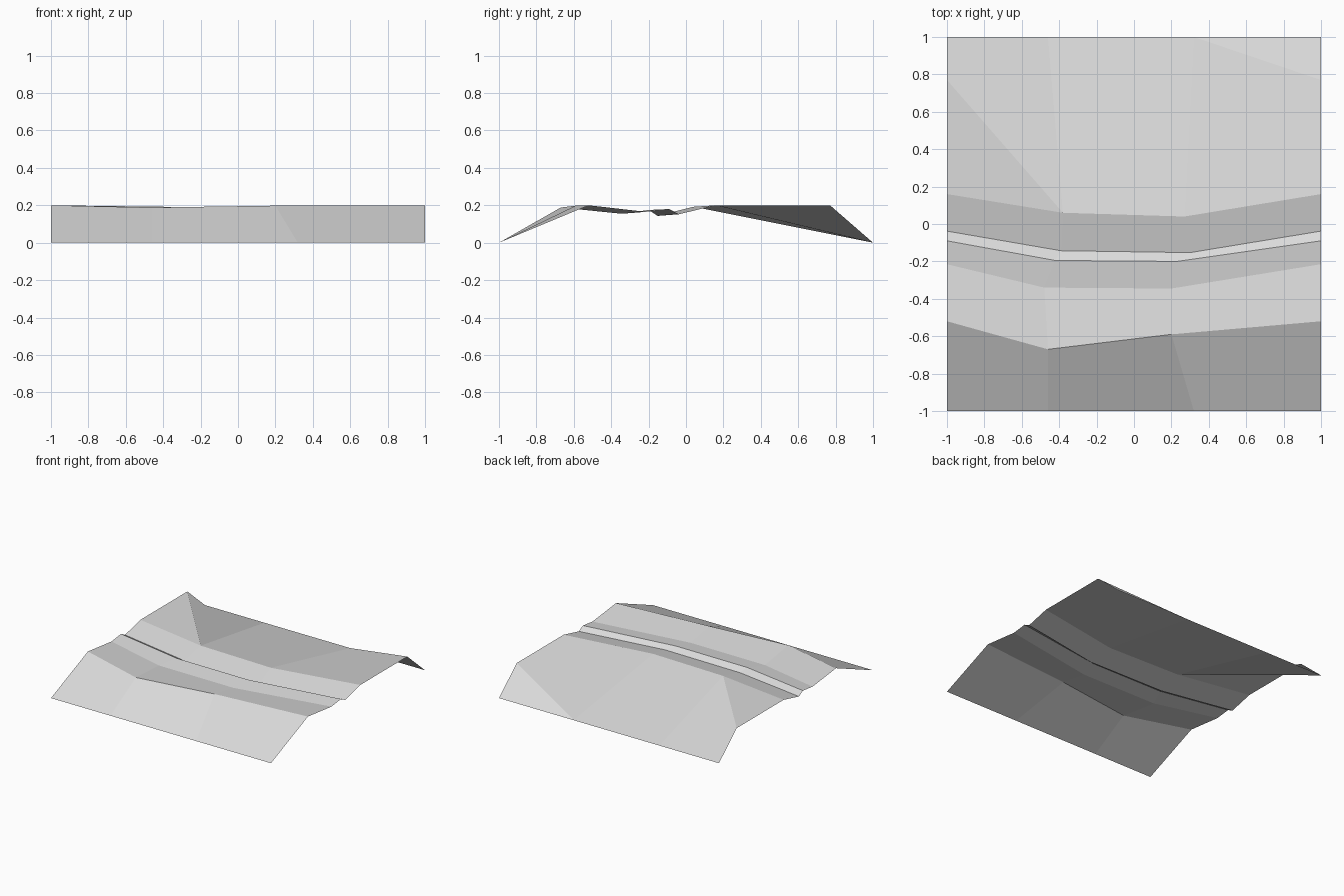
import bpy
import bmesh

old_cube = bpy.data.objects.get("Cube")
if old_cube:
    bpy.data.objects.remove(old_cube, do_unlink=True)

# One plain colour for the whole ground sheet
stone_grey = bpy.data.materials.new("stone_grey")
stone_grey.use_nodes = True
colour = (0.71, 0.71, 0.71, 1)
stone_grey.diffuse_color = colour
stone_grey.node_tree.nodes["Principled BSDF"].inputs["Base Color"].default_value = colour

HALF = 1.0
bm = bmesh.new()


def contour(end, left_bend, right_bend):
    """Contour line across the sheet: both ends share (y, z), with two bends between."""
    y, z = end
    points = [(-HALF, y, z), left_bend, right_bend, (HALF, y, z)]
    return [bm.verts.new(p) for p in points]


# Contours from the front foot over the crest, valley and ledge
front_foot = contour((-1, 0), (-.46, -1, 0), (.32, -1, 0))
front_crest = contour((-.52, .2), (-.46, -.67, .188), (.2, -.59, .198))
valley = contour((-.215, .165), (-.48, -.34, .155), (.2, -.345, .155))
ledge_top = contour((-.09, .18), (-.42, -.195, .175), (.23, -.2, .175))
ledge_foot = contour((-.038, .152), (-.39, -.143, .144), (.3, -.153, .144))
rear_crest = contour((.16, .2), (-.38, .06, .192), (.27, .04, .192))
rear_foot = contour((1, 0), (-.46, 1, 0), (.32, 1, 0))

# Bands of quads between neighbouring contours
bands = [front_foot, front_crest, valley, ledge_top, ledge_foot, rear_crest]
for lower, upper in zip(bands, bands[1:]):
    for i in range(len(lower) - 1):
        bm.faces.new((lower[i], lower[i + 1], upper[i + 1], upper[i]))

# Long rear slope with a raised shoulder at each side
left_shoulder = bm.verts.new((-HALF, .77, .2))
right_shoulder = bm.verts.new((HALF, .77, .2))
c, f = rear_crest, rear_foot
bm.faces.new((c[0], c[1], left_shoulder))
bm.faces.new((c[1], f[1], f[0], left_shoulder))
bm.faces.new((c[1], c[2], f[2], f[1]))
bm.faces.new((c[3], right_shoulder, f[2], c[2]))
bm.faces.new((right_shoulder, f[3], f[2]))

# Flat-shaded single sheet
mesh = bpy.data.meshes.new("terrain_sheet")
bm.to_mesh(mesh)
bm.free()
mesh.materials.append(stone_grey)
terrain = bpy.data.objects.new("terrain_sheet", mesh)
bpy.context.collection.objects.link(terrain)
